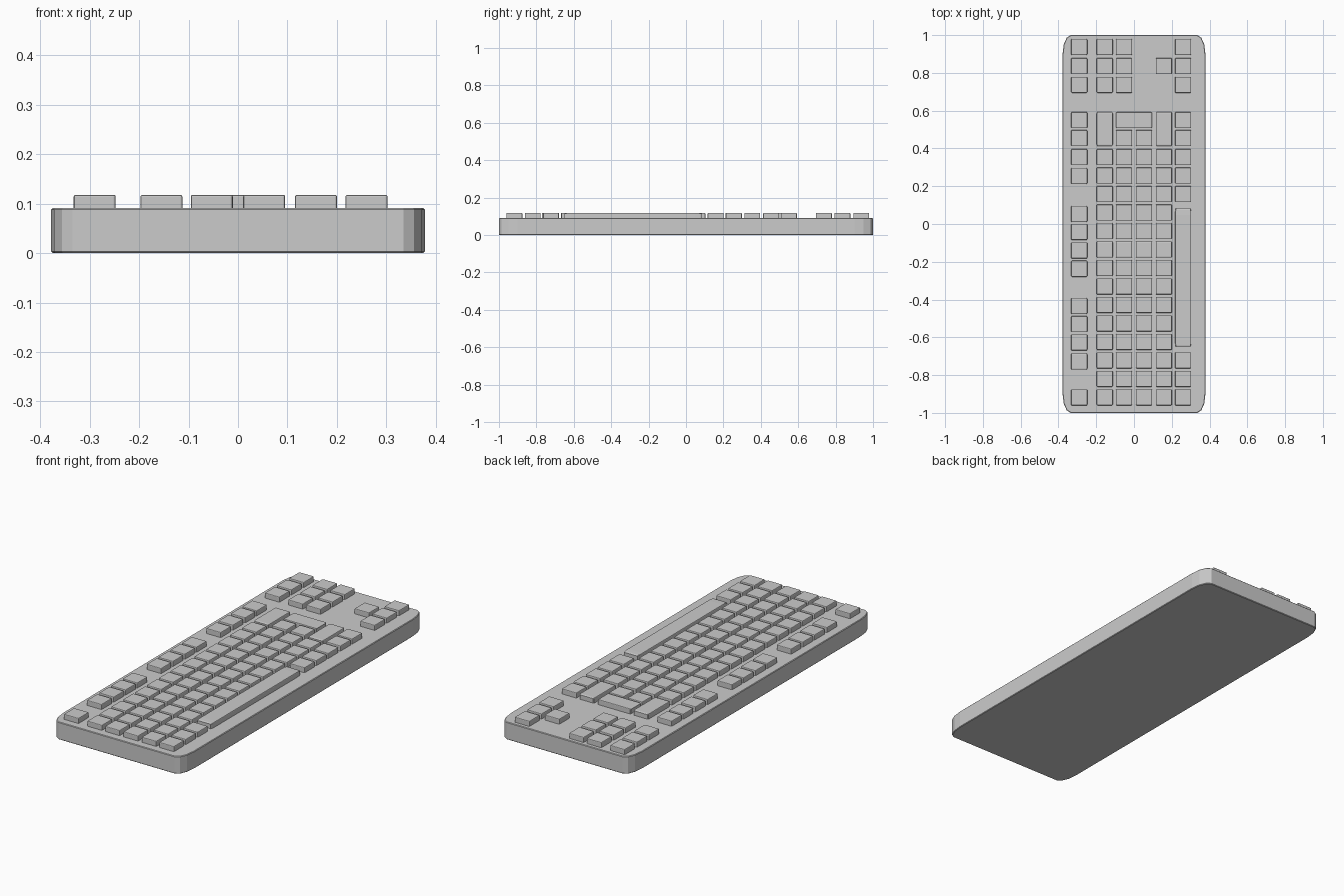
import bpy, bmesh, math
from mathutils import Matrix

if "Cube" in bpy.data.objects:
    bpy.data.objects.remove(bpy.data.objects["Cube"])


def add_object(name, bm):
    bmesh.ops.recalc_face_normals(bm, faces=bm.faces)
    mesh = bpy.data.meshes.new(name)
    bm.to_mesh(mesh)
    bm.free()
    ob = bpy.data.objects.new(name, mesh)
    bpy.context.collection.objects.link(ob)
    return ob


# Case: slab with faceted corners (longer along y) and a fine edge bevel
bm = bmesh.new()
HX, HY, RX, RY, H = 0.378, 1.0, 0.043, 0.10, 0.091
outline = []
for quarter, (sx, sy) in enumerate([(1, 1), (-1, 1), (-1, -1), (1, -1)]):
    for step in range(4):
        a = math.radians(90 * quarter + 30 * step)
        outline.append(bm.verts.new((sx * (HX - RX) + RX * math.cos(a),
                                     sy * (HY - RY) + RY * math.sin(a), 0)))
bottom = bm.faces.new(outline)
top = bmesh.ops.extrude_face_region(bm, geom=[bottom], use_keep_orig=True)
top_verts = [v for v in top["geom"] if isinstance(v, bmesh.types.BMVert)]
bmesh.ops.translate(bm, vec=(0, 0, H), verts=top_verts)
rims = [e for e in bm.edges if abs(e.verts[0].co.z - e.verts[1].co.z) < 1e-6]
bmesh.ops.bevel(bm, geom=rims, offset=0.003, segments=1, affect='EDGES')
add_object("case", bm)

# Shared key shape: unit cube with soft edges, stretched per key
KEY, TOP, DEPTH = 0.085, 0.118, 0.07


def add_key(bm, x, y, sx=KEY, sy=KEY):
    cube = bmesh.ops.create_cube(bm, size=1)["verts"]
    edges = list({e for v in cube for e in v.link_edges})
    old = set(bm.verts) - set(cube)
    bmesh.ops.bevel(bm, geom=edges, offset=0.05, segments=2, profile=0.5,
                    affect='EDGES')
    verts = [v for v in bm.verts if v not in old]
    m = (Matrix.Translation((x, y, TOP - DEPTH / 2))
         @ Matrix.Diagonal((sx, sy, DEPTH, 1)))
    bmesh.ops.transform(bm, matrix=m, verts=verts)


def add_row(name, x, ys):
    bm = bmesh.new()
    for y in ys:
        add_key(bm, x, y)
    add_object(name, bm)


def add_wide_key(name, *args):
    bm = bmesh.new()
    add_key(bm, *args)
    add_object(name, bm)


# Rows of keys run along y; each row sits at its own x
PITCH = 0.0978
nav = [0.937, 0.836, 0.737]
main = [0.354 - PITCH * i for i in range(14)]
functions = [0.55, 0.455, 0.354, 0.254, 0.053, -0.042, -0.14, -0.237,
             -0.434, -0.53, -0.627, -0.728, -0.918]
add_row("function_keys", -0.29, nav + functions)
add_row("number_keys", -0.155, nav + main)
add_row("upper_letter_keys", -0.053, nav + [0.455] + main)
add_row("home_letter_keys", 0.053, [0.455] + main)
add_row("lower_letter_keys", 0.158, [0.836] + main)
add_row("bottom_keys", 0.26, nav + [0.55, 0.455] + main[:3] + main[-3:])

# Larger keys
add_wide_key("backspace_key", -0.155, 0.503, KEY, 0.18)
add_wide_key("enter_key", 0, 0.55, 0.19, KEY)
add_wide_key("right_shift_key", 0.158, 0.503, KEY, 0.18)
add_wide_key("space_bar", 0.26, -0.283, KEY, 0.735)
